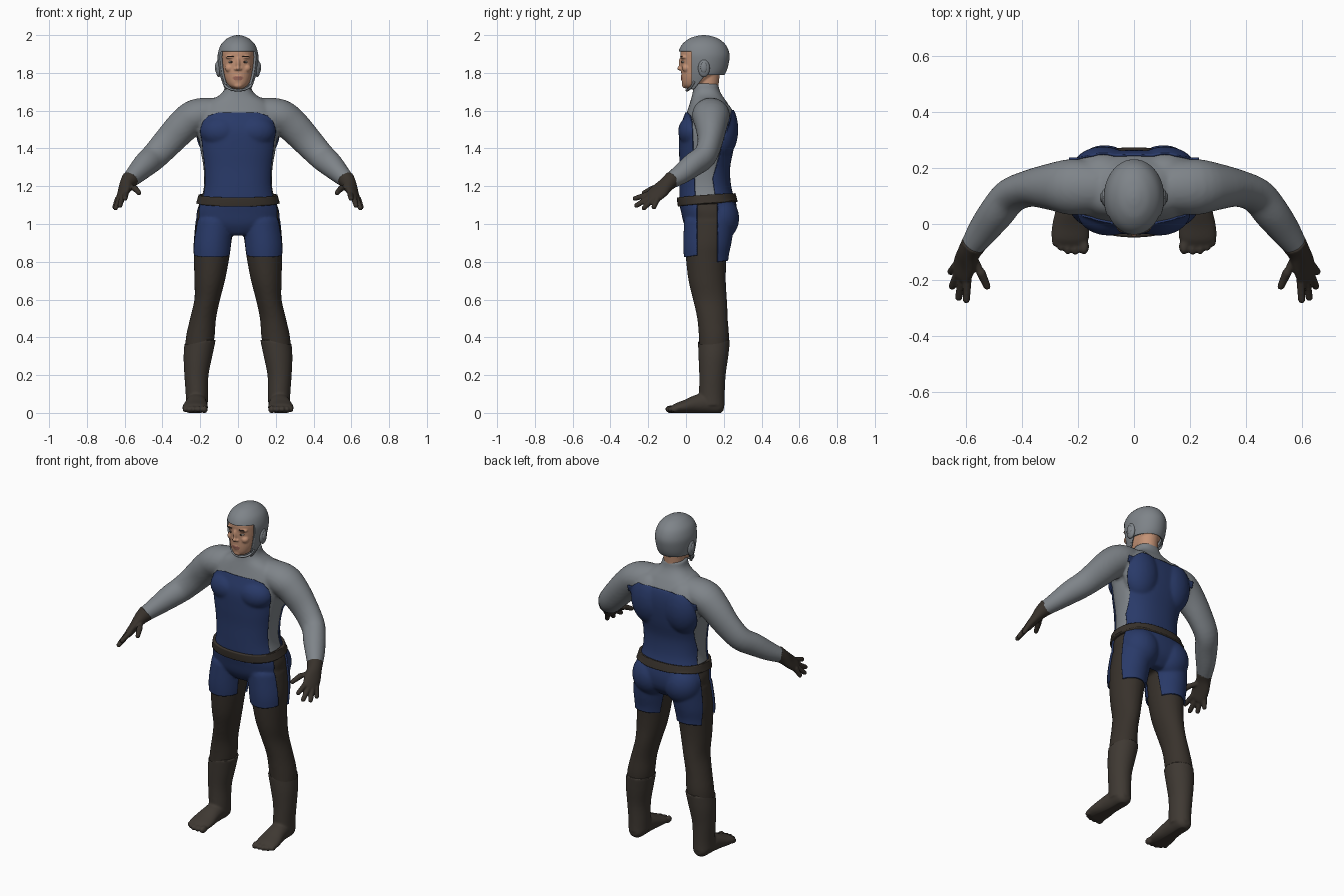
import bpy, bmesh, math
from mathutils import Vector, Matrix

cube = bpy.data.objects.get("Cube")
if cube:
    bpy.data.objects.remove(cube)

X, Y, Z = Vector((1, 0, 0)), Vector((0, 1, 0)), Vector((0, 0, 1))


def material(name, *rgb):
    m = bpy.data.materials.new(name)
    m.use_nodes = True
    m.diffuse_color = (*rgb, 1)
    m.node_tree.nodes["Principled BSDF"].inputs["Base Color"].default_value = (*rgb, 1)
    return m


GREY = material("grey cloth", .21, .23, .25)
BLUE = material("navy blue", .022, .042, .14)
BROWN = material("dark brown", .04, .032, .025)
BOOT = material("boot brown", .05, .041, .033)
SKIN = material("skin", .55, .29, .18)
LIP = material("lips", .36, .15, .11)
DARK = material("dark hair", .03, .02, .015)
WHITE = material("eye white", .5, .45, .4)


def loft(bm, rings, axis=None, up=X, square=1.0, seg=32, sub=4):
    """Closed tube through rings (x, y, z, radius, radius), smoothly interpolated."""
    keys = [Vector(r) for r in rings]
    pts = []
    for i in range(len(keys) - 1):
        a, b, c, d = keys[max(i - 1, 0)], keys[i], keys[i + 1], keys[min(i + 2, len(keys) - 1)]
        for k in range(sub):
            t = k / sub
            pts.append(b + (c - a) * (t / 2) + (a * 2 - b * 5 + c * 4 - d) * (t * t / 2)
                       + (b * 3 - a - c * 3 + d) * (t ** 3 / 2))
    pts.append(keys[-1])
    power = lambda v: math.copysign(abs(v) ** square, v)
    loops = []
    for i, p in enumerate(pts):
        t = axis or (pts[min(i + 1, len(pts) - 1)].xyz - pts[max(i - 1, 0)].xyz).normalized()
        u = (up - t * up.dot(t)).normalized()
        v = t.cross(u)
        angles = [math.tau * j / seg for j in range(seg)]
        loops.append([bm.verts.new(p.xyz + u * (p[3] * power(math.cos(g))) + v * (p[4] * power(math.sin(g))))
                      for g in angles])
    for a, b in zip(loops, loops[1:]):
        for j in range(seg):
            bm.faces.new((a[j], a[j - 1], b[j - 1], b[j]))
    bm.faces.new(loops[0])
    bm.faces.new(loops[-1][::-1])


def ball(bm, centre, radii):
    m = Matrix.Translation(centre) @ Matrix.Diagonal((*radii, 1))
    bmesh.ops.create_uvsphere(bm, u_segments=24, v_segments=16, radius=1, matrix=m)


def mirror(bm):
    new = bmesh.ops.duplicate(bm, geom=bm.verts[:] + bm.edges[:] + bm.faces[:])["geom"]
    for v in new:
        if isinstance(v, bmesh.types.BMVert):
            v.co.x *= -1


def finish(bm, name, *mats):
    bmesh.ops.recalc_face_normals(bm, faces=bm.faces[:])
    me = bpy.data.meshes.new(name)
    bm.to_mesh(me)
    bm.free()
    for m in mats:
        me.materials.append(m)
    me.shade_smooth()
    ob = bpy.data.objects.new(name, me)
    bpy.context.scene.collection.objects.link(ob)
    return ob


def fuse(bm, voxel, repeat=3):
    """Melt overlapping volumes into one smooth skin and return it as a bmesh."""
    ob = finish(bm, "fuse_helper")
    ob.modifiers.new("melt", "REMESH").voxel_size = voxel
    sm = ob.modifiers.new("soften", "SMOOTH")
    sm.factor, sm.iterations = .5, repeat
    ev = ob.evaluated_get(bpy.context.evaluated_depsgraph_get())
    out = bmesh.new()
    out.from_mesh(ev.to_mesh())
    bpy.data.objects.remove(ob)
    return out


def cut(bm, co, no, clear=True):
    bmesh.ops.bisect_plane(bm, geom=bm.verts[:] + bm.edges[:] + bm.faces[:], plane_co=co,
                           plane_no=no, clear_outer=clear)


def thicken(ob, amount, offset=1):
    mod = ob.modifiers.new("thickness", "SOLIDIFY")
    mod.thickness, mod.offset = amount, offset


# Body: arms and legs on one side, mirrored, then the trunk
LEG = [(.12, .125, 1.02, .1, .125), (.135, .113, .9, .1, .118), (.14, .107, .82, .094, .108),
       (.15, .112, .7, .081, .099), (.163, .127, .6, .068, .09), (.185, .14, .5, .069, .081),
       (.2, .148, .4, .076, .08), (.212, .145, .3, .07, .074), (.22, .14, .2, .058, .065),
       (.218, .137, .1, .053, .063), (.218, .137, .04, .052, .063)]
bm = bmesh.new()
loft(bm, LEG[:8], axis=-Z)
loft(bm, [(.12, .13, 1.59, .09, .08), (.22, .132, 1.572, .1, .09), (.29, .133, 1.52, .085, .088),
          (.37, .127, 1.435, .066, .08), (.44, .1, 1.36, .062, .072), (.49, .04, 1.315, .062, .066),
          (.54, -.025, 1.265, .055, .053), (.585, -.09, 1.222, .04, .04)], up=Y)
ball(bm, (.09, .04, 1.49), (.105, .075, .08))    # chest
ball(bm, (.11, .185, 1.5), (.11, .085, .15))     # shoulder blade
ball(bm, (.105, .175, 1.03), (.105, .097, .11))  # seat
mirror(bm)
loft(bm, [(0, .12, .95, .1, .09), (0, .125, 1, .2, .125), (0, .123, 1.06, .215, .138),
          (0, .113, 1.12, .198, .14), (0, .102, 1.2, .18, .13), (0, .1, 1.3, .183, .127),
          (0, .108, 1.4, .2, .138), (0, .115, 1.5, .213, .142), (0, .125, 1.58, .21, .125),
          (0, .12, 1.64, .17, .1), (0, .112, 1.68, .1, .08), (0, .107, 1.71, .074, .07),
          (0, .105, 1.745, .068, .066)], axis=Z, square=.85, seg=48)
skin = fuse(bm, .0095, 5)
body = skin.copy()
cut(body, (0, 0, 1.12), Z, False)
for f in body.faces:
    f.material_index = int(f.calc_center_median().z < 1.12)
finish(body, "body_suit", GREY, BROWN)


# Raised cloth panels trimmed from the body shape
def panel(name, mat, thickness, planes):
    piece = skin.copy()
    for co, no in planes:
        cut(piece, co, Vector(no))
    ob = finish(piece, name, mat)
    thicken(ob, thickness)


def both(x, z, nx, nz):
    return [((s * x, 0, z), (s * nx, 0, nz)) for s in (1, -1)]


sides, waist = both(.232, 1.4, 1, 0), [((0, 0, 1.12), -Z)]
panel("chest_panel", BLUE, .007, waist + sides + both(.1, 1.588, .3, 1) + both(.16, 1.565, 1, .95)
      + [((0, 0, 1.588), Z), ((0, .05, 1.15), (0, 1, .04))])
panel("back_panel", BLUE, .007, waist + sides + both(.2, 1.585, .3, 1)
      + [((0, 0, 1.6), Z), ((0, .14, 1.24), (0, -1, .28)), ((0, .14, 1.24), (0, -1, -.15))])
hips = [((0, 0, 1.12), Z)]
panel("shorts_front", BLUE, .01, hips + [((0, .06, 0), Y), ((0, 0, .825), (0, .15, -1))])
panel("shorts_back", BLUE, .01, hips + [((0, .165, 0), -Y), ((0, .2, .805), (0, .15, -1))])
panel("belt", BROWN, .02, [((0, .12, 1.15), (0, -.06, 1)), ((0, .12, 1.105), (0, .06, -1))])
skin.free()

# Boots with toes
bm = bmesh.new()
loft(bm, [(x, y, z, a + .006, b + .005) for x, y, z, a, b in [(.2, .148, .385, .076, .08)] + LEG[7:]], axis=-Z)
loft(bm, [(.218, .2, .04, .025, .025), (.218, .175, .04, .046, .045), (.219, .11, .05, .053, .056),
          (.222, .05, .045, .058, .05), (.226, -.01, .032, .067, .036), (.227, -.055, .024, .066, .027),
          (.225, -.075, .02, .05, .018)], axis=-Y)
for x, y, r in ((.178, -.08, .021), (.209, -.088, .017), (.236, -.086, .017), (.26, -.076, .016), (.281, -.06, .015)):
    ball(bm, (x, y, .019), (r * .85, r * 1.4, r))
mirror(bm)
bm = fuse(bm, .007)
cut(bm, (.2, .15, .385), Vector((.25, -.12, 1)).normalized())
cut(bm, (-.2, .15, .385), Vector((-.25, -.12, 1)).normalized())
for v in bm.verts:
    v.co.z = max(v.co.z, 0)
finish(bm, "boots", BOOT)

# Gloves
bm = bmesh.new()
loft(bm, [(.57, -.07, 1.238, .045, .047), (.588, -.1, 1.212, .042, .038), (.603, -.14, 1.175, .05, .027),
          (.615, -.18, 1.142, .047, .021), (.618, -.195, 1.13, .035, .015)], up=Vector((.07, .11, -.05)))
for base, tip in (((.595, -.195, 1.158), (.598, -.27, 1.135)), ((.612, -.19, 1.142), (.625, -.262, 1.098)),
                  ((.628, -.178, 1.13), (.648, -.222, 1.085)), ((.636, -.152, 1.132), (.653, -.17, 1.09)),
                  ((.575, -.12, 1.195), (.545, -.175, 1.188)), ((.545, -.175, 1.188), (.524, -.222, 1.165))):
    loft(bm, [(*base, .0165, .0165), (*tip, .013, .013)], seg=16)
    ball(bm, tip, (.013,) * 3)
    ball(bm, base, (.0165,) * 3)
mirror(bm)
finish(fuse(bm, .005, 2), "gloves", BROWN)

# Neck and head
bm = bmesh.new()
loft(bm, [(0, .11, 1.66, .062, .06), (0, .115, 1.74, .058, .058), (0, .12, 1.84, .06, .065)], axis=Z)
loft(bm, [(0, .03, 1.715, .022, .025), (0, .04, 1.733, .05, .057), (0, .06, 1.77, .071, .084),
          (0, .085, 1.82, .084, .111), (0, .09, 1.87, .09, .118), (0, .09, 1.92, .09, .118),
          (0, .092, 1.96, .07, .09), (0, .095, 1.985, .03, .04)], axis=Z, square=.92)
for s in (1, -1):
    ball(bm, (s * .036, -.004, 1.883), (.03, .025, .011))   # brow ridge
    ball(bm, (s * .045, .002, 1.825), (.024, .022, .022))   # cheek
    ball(bm, (s * .012, -.024, 1.82), (.009, .011, .008))   # nostril
ball(bm, (0, -.026, 1.85), (.011, .013, .035))
ball(bm, (0, -.034, 1.824), (.011, .013, .011))
ball(bm, (0, -.012, 1.778), (.027, .017, .007))
ball(bm, (0, -.01, 1.765), (.024, .017, .008))
ball(bm, (0, -.002, 1.735), (.027, .02, .017))
bm = fuse(bm, .0045, 3)
for f in bm.faces:
    c = f.calc_center_median()
    f.material_index = int((c.x / .027) ** 2 + ((c.z - 1.772) / .012) ** 2 < 1 and c.y < .02)
finish(bm, "head", SKIN, LIP)


def balls(name, mat, *parts):
    bm = bmesh.new()
    for centre, radii in parts:
        ball(bm, centre, radii)
    mirror(bm)
    finish(bm, name, mat)


balls("eyes", WHITE, ((.035, -.011, 1.858), (.015, .012, .007)))
balls("pupils", DARK, ((.035, -.02, 1.858), (.006, .005, .006)))
balls("eyebrows", DARK, ((.037, -.019, 1.886), (.021, .012, .0045)))

# Helmet with an open face, ear cups and chin strap
bm = bmesh.new()
loft(bm, [(0, .06, 1.7, .066, .07), (0, .075, 1.75, .084, .095), (0, .09, 1.8, .099, .12),
          (0, .094, 1.86, .107, .134), (0, .094, 1.905, .106, .135), (0, .094, 1.95, .09, .115),
          (0, .094, 1.982, .058, .076), (0, .094, 1.996, .026, .034), (0, .094, 2, .004, .005)],
     axis=Z, seg=64, sub=6)
for co, no in (((0, .028, 0), Y), ((0, 0, 1.915), Z), ((0, .1, 1.785), (0, -1, .8)), ((0, 0, 1.788), Z)):
    cut(bm, co, Vector(no), False)
gone = []
for f in bm.faces:
    c = f.calc_center_median()
    face_hole = c.y < .028 and c.z < 1.915
    nape = c.z < 1.788 and (c.y - .1) > (c.z - 1.785) * .8
    if face_hole or nape or c.z < 1.715:
        gone.append(f)
bmesh.ops.delete(bm, geom=gone, context="FACES")
thicken(finish(bm, "helmet", GREY), .012, -1)
balls("ear_cups", GREY, ((.102, .095, 1.825), (.016, .031, .047)), ((.113, .095, 1.828), (.009, .018, .028)))
bm = bmesh.new()
loft(bm, [(.079, .045, 1.755, .006, .009), (.062, .03, 1.727, .006, .009), (.035, .012, 1.712, .006, .009),
          (0, .005, 1.707, .006, .009)], up=Z, seg=12)
mirror(bm)
finish(bm, "chin_strap", GREY)
